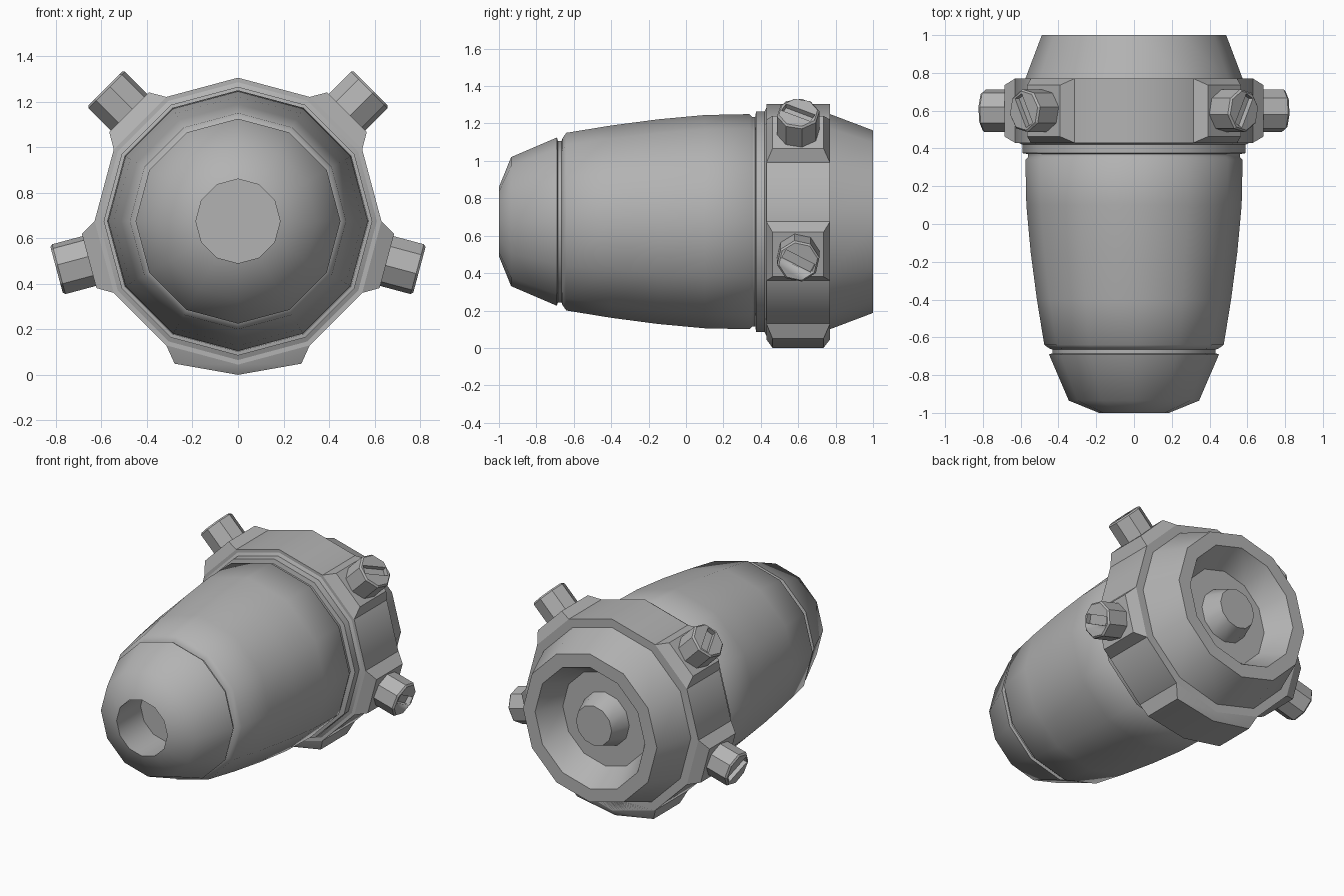
import bpy, bmesh
from math import sin, cos, radians
from mathutils import Vector, Matrix

if "Cube" in bpy.data.objects:
    bpy.data.objects.remove(bpy.data.objects["Cube"])

CZ = 0.675   # height of the central axis
BY = 0.60    # middle of the collar along y

grey = bpy.data.materials.new("dark_grey")
grey.diffuse_color = (0.45, 0.45, 0.45, 1)
grey.use_nodes = True
grey.node_tree.nodes["Principled BSDF"].inputs["Base Color"].default_value = grey.diffuse_color


def ring_pt(deg, r, y):
    a = radians(deg)
    return Vector((r * cos(a), y, CZ + r * sin(a)))


def finish(bm, name, angle=32):
    bmesh.ops.recalc_face_normals(bm, faces=bm.faces)
    me = bpy.data.meshes.new(name)
    bm.to_mesh(me)
    bm.free()
    me.materials.append(grey)
    ob = bpy.data.objects.new(name, me)
    bpy.context.collection.objects.link(ob)
    bpy.ops.object.select_all(action='DESELECT')
    ob.select_set(True)
    bpy.context.view_layer.objects.active = ob
    bpy.ops.object.shade_smooth_by_angle(angle=radians(angle))
    return ob


def lathe(name, profile, sides, place, angle=32):
    """Capped revolve; profile is (position along axis, radius)."""
    bm = bmesh.new()
    rings = [[bm.verts.new(place(360 * i / sides, r, t)) for i in range(sides)]
             for t, r in profile]
    for a, b in zip(rings, rings[1:]):
        for i in range(sides):
            j = (i + 1) % sides
            bm.faces.new((a[i], a[j], b[j], b[i]))
    bm.faces.new(rings[0])
    bm.faces.new(rings[-1])
    return finish(bm, name, angle)


# Main body: front bore, nose, groove, barrel, rear cone, dished back and boss
lathe("body", [
    (-0.75, 0.185), (-1.0, 0.185), (-0.935, 0.345), (-0.69, 0.45),
    (-0.685, 0.432), (-0.665, 0.432), (-0.66, 0.447), (-0.64, 0.475),
    (-0.4, 0.514), (-0.15, 0.547), (0.1, 0.57), (0.34, 0.575),
    (0.355, 0.56), (0.37, 0.56), (0.375, 0.59), (0.42, 0.59), (0.43, 0.61),
    (0.76, 0.61), (0.77, 0.575), (1.0, 0.488), (1.0, 0.40), (0.84, 0.31),
    (0.84, 0.175), (0.96, 0.13)], 12, ring_pt, 50)

# Collar around the barrel
lathe("collar", [(0.43, 0.63), (0.77, 0.63)], 12, ring_pt)


def pad(name, base_angles, top):
    """Raised chamfered block on the collar."""
    bm = bmesh.new()
    for a in base_angles:
        for y in (0.43, 0.77):
            bm.verts.new(ring_pt(a, 0.63, y))
    for a, r in top:
        for y in (0.463, 0.735):
            bm.verts.new(ring_pt(a, r, y))
    bmesh.ops.convex_hull(bm, input=bm.verts)
    bmesh.ops.dissolve_limit(bm, angle_limit=radians(1),
                             verts=bm.verts, edges=bm.edges)
    finish(bm, name)


# Bottom foot block
pad("foot_pad", (-60, -90, -120), ((-66, 0.685), (-90, 0.675), (-114, 0.685)))


def bolt(deg, label):
    """Octagonal bolt pointing outward, with a slot sunk inside its rim."""
    rad = Vector((cos(radians(deg)), 0, sin(radians(deg))))
    side = Vector((0, 1, 0))
    tang = rad.cross(side)
    origin = Vector((0, BY, CZ))

    def place(a, r, t):
        a = radians(a + 10)
        return origin + rad * t + side * (r * cos(a)) + tang * (r * sin(a))

    ob = lathe("bolt_" + label, [(0.62, 0.115), (0.815, 0.115), (0.825, 0.105)],
               8, place, 30)
    # Slot sunk into the head
    turn = radians(-28 if cos(radians(deg)) > 0 else 28)
    d = side * cos(turn) + tang * sin(turn)
    e = rad.cross(d)
    m = Matrix((d, e, rad)).transposed().to_4x4()
    m.translation = origin + rad * 0.83
    bm = bmesh.new()
    bmesh.ops.create_cube(bm, size=1,
                          matrix=m @ Matrix.Diagonal((0.175, 0.055, 0.07, 1)))
    cutter = finish(bm, "slot_cutter")
    cutter.hide_render = True
    mod = ob.modifiers.new("slot", 'BOOLEAN')
    mod.operation = 'DIFFERENCE'
    mod.solver = 'EXACT'
    mod.object = cutter
    bpy.context.view_layer.objects.active = ob
    bpy.ops.object.modifier_apply(modifier=mod.name)
    bpy.data.objects.remove(cutter)


# Four bolt pads with bolts
for deg, label in ((45, "upper_right"), (-15, "lower_right"),
                   (135, "upper_left"), (195, "lower_left")):
    pad("pad_" + label, (deg - 15, deg + 15),
        ((deg - 10.3, 0.688), (deg + 10.3, 0.688)))
    bolt(deg, label)
